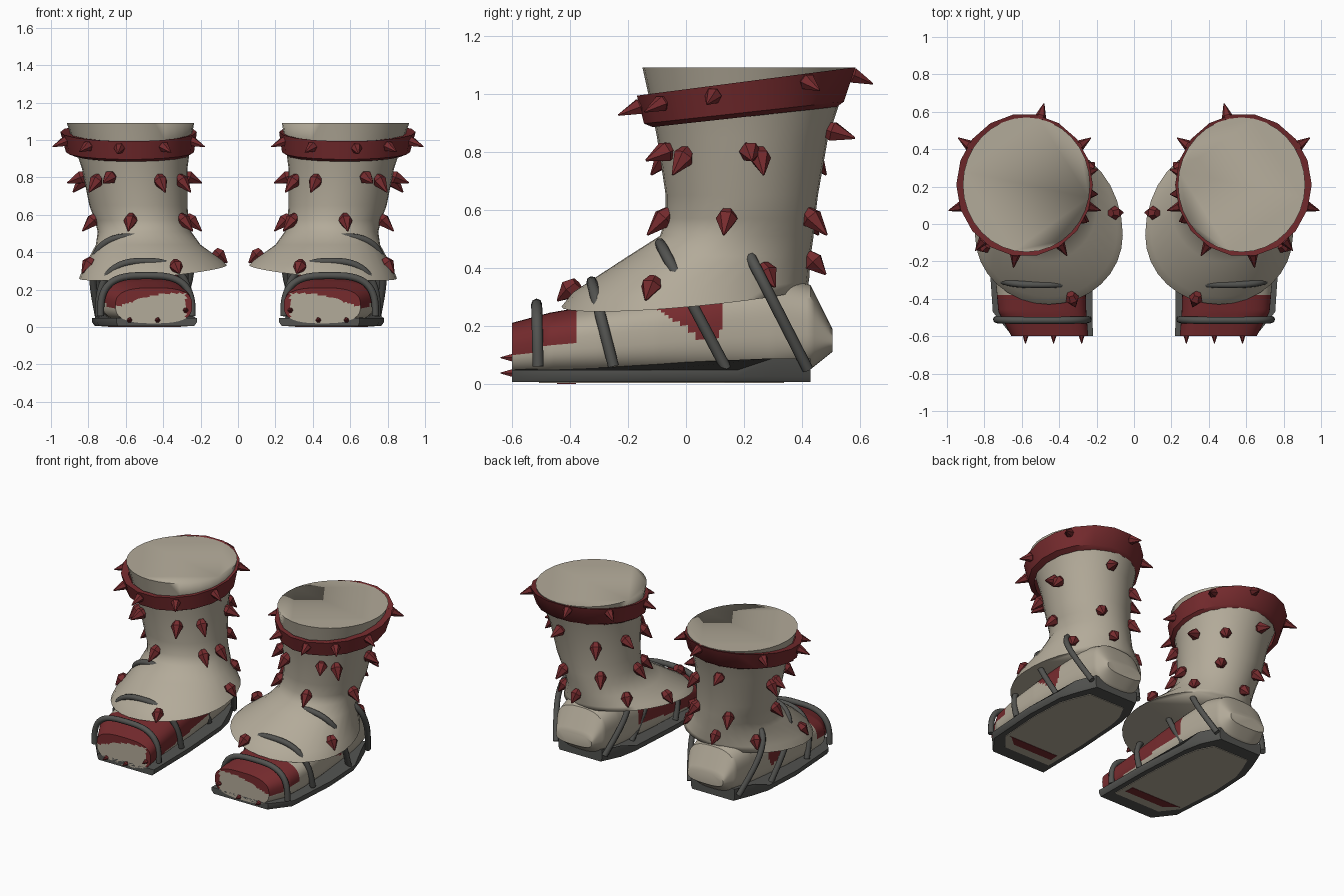
import bpy, bmesh, math
from mathutils import Vector

if "Cube" in bpy.data.objects:
    bpy.data.objects.remove(bpy.data.objects["Cube"])


def material(name, col):
    m = bpy.data.materials.new(name)
    m.diffuse_color = (*col, 1)
    m.use_nodes = True
    m.node_tree.nodes["Principled BSDF"].inputs["Base Color"].default_value = m.diffuse_color
    return m


CLOTH = material("cloth_beige", (0.45, 0.405, 0.32))
RED = material("dark_red", (0.18, 0.024, 0.027))
DARK = material("strap_grey", (0.085, 0.086, 0.08))


def finish(name, bm, mats, angle=35, rule=None):
    """Turn a bmesh into a mirrored, shaded object."""
    bmesh.ops.remove_doubles(bm, verts=bm.verts, dist=0.0002)
    bmesh.ops.recalc_face_normals(bm, faces=bm.faces)
    if rule:
        for f in bm.faces:
            f.material_index = rule(f)
    me = bpy.data.meshes.new(name)
    bm.to_mesh(me)
    bm.free()
    ob = bpy.data.objects.new(name, me)
    bpy.context.collection.objects.link(ob)
    for m in mats:
        me.materials.append(m)
    bpy.ops.object.select_all(action='DESELECT')
    ob.select_set(True)
    bpy.context.view_layer.objects.active = ob
    if angle:
        bpy.ops.object.shade_smooth_by_angle(angle=math.radians(angle))
    ob.modifiers.new("Mirror", 'MIRROR').use_mirror_merge = False
    return ob


def loft(bm, rings, caps=True):
    vs = [[bm.verts.new(p) for p in r] for r in rings]
    n = len(vs[0])
    for a, b in zip(vs, vs[1:]):
        for i in range(n):
            j = (i + 1) % n
            bm.faces.new((a[i], a[j], b[j], b[i]))
    if caps:
        bm.faces.new(vs[0])
        bm.faces.new(vs[-1])


def egg(x0, x1, y0, y1, ym, z, ty=0, tx=0, n=32):
    """Oval ring with its widest line at ym, optionally tilted."""
    cx, rx = (x0 + x1) / 2, (x1 - x0) / 2
    pts = []
    for i in range(n):
        a = 2 * math.pi * i / n
        dx = rx * math.cos(a)
        dy = math.sin(a) * ((y1 - ym) if math.sin(a) > 0 else (ym - y0))
        pts.append((cx + dx, ym + dy, z + ty * dy + tx * dx))
    return pts


# Leg shaft with flared skirt
SHAFT = [(0.06, 0.85, -0.43, 0.42, -0.06, 0.295, 0.08, -0.09),
         (0.09, 0.83, -0.39, 0.425, -0.05, 0.335, 0.06, -0.07),
         (0.20, 0.76, -0.20, 0.43, 0.08, 0.44),
         (0.25, 0.75, -0.09, 0.44, 0.16, 0.51),
         (0.265, 0.765, -0.07, 0.445, 0.18, 0.57),
         (0.27, 0.795, -0.07, 0.455, 0.19, 0.65),
         (0.27, 0.835, -0.10, 0.49, 0.195, 0.85),
         (0.25, 0.885, -0.13, 0.54, 0.205, 1.0),
         (0.235, 0.915, -0.15, 0.57, 0.21, 1.09)]
bm = bmesh.new()
loft(bm, [egg(*r) for r in SHAFT])
finish("shaft_and_skirt", bm, [CLOTH], 100)

# Tilted collar band
bm = bmesh.new()
band = [egg(0.26, 0.88, -0.12, 0.525, 0.20, 0.92, 0.11, 0, 18),
        egg(0.235, 0.92, -0.15, 0.55, 0.20, 0.935, 0.11, 0, 18),
        egg(0.22, 0.95, -0.175, 0.59, 0.21, 1.043, 0.13, 0, 18),
        egg(0.25, 0.90, -0.14, 0.56, 0.21, 1.038, 0.13, 0, 18)]
loft(bm, band + band[:1], caps=False)
finish("collar_band", bm, [RED], 40)

# Foot, swept from toe to heel: y, centre x, half width, bottom, top
FOOT = [(-0.60, 0.45, 0.205, 0.02, 0.21), (-0.47, 0.49, 0.235, 0.02, 0.245),
        (-0.30, 0.50, 0.24, 0.02, 0.275), (-0.10, 0.50, 0.235, 0.02, 0.31),
        (0.10, 0.50, 0.22, 0.02, 0.35), (0.30, 0.50, 0.20, 0.02, 0.38),
        (0.43, 0.50, 0.18, 0.05, 0.34), (0.505, 0.50, 0.135, 0.11, 0.19)]


def section(y, cx, hw, zb, zt, n=72):
    def pw(v):
        return math.copysign(abs(v) ** 0.72, v)
    return [(cx + hw * pw(math.cos(2 * math.pi * i / n)), y,
             (zb + zt) / 2 + (zt - zb) / 2 * pw(math.sin(2 * math.pi * i / n)))
            for i in range(n)]


def foot_rule(f):
    c = f.calc_center_median()
    if c.y < -0.599:                                    # toe face
        return 0 if c.x > 0.28 and c.z < 0.18 - 0.3 * max(0, c.x - 0.42) else 1
    if c.x < 0.5:                                       # broad wrap on inner side
        return 1 if c.y < 0.12 and c.z > 0.075 + max(0, 0.15 * (c.y + 0.5)) else 0
    toe_wrap = c.y < -0.385 and c.z > 0.10 + 0.2 * (c.y + 0.6)
    edge = 0.13 + (0.68 * (0.09 - c.y) if c.y < 0.09 else 2.2 * (c.y - 0.09))
    side_patch = -0.15 < c.y < 0.13 and c.z > edge
    top_strip = c.y < -0.1 and c.z > 0.25 + 0.15 * (c.y + 0.38)
    return 1 if toe_wrap or side_patch or top_strip else 0


bm = bmesh.new()
y, cx, hw, zb, zt = FOOT[0]
rings = [section(y, cx, hw * s, 0.09 - (0.09 - zb) * s, 0.09 + (zt - 0.09) * s)
         for s in [k / 12 for k in range(1, 12)]]
for a, b in zip(FOOT, FOOT[1:]):
    steps = max(2, round((b[0] - a[0]) / 0.013))
    for k in range(steps):
        t = k / steps
        rings.append(section(*[p + (q - p) * t for p, q in zip(a, b)]))
rings.append(section(*FOOT[-1]))
loft(bm, rings)
finish("foot", bm, [CLOTH, RED], 40, foot_rule)

# Sole with a thicker heel, and thin plates beneath it
OUTLINE = [(0.22, -0.6), (0.65, -0.6), (0.755, -0.47), (0.78, -0.1),
           (0.765, 0.18), (0.725, 0.3), (0.67, 0.43), (0.34, 0.43),
           (0.275, 0.3), (0.25, 0.18), (0.225, -0.2)]


def slab(name, scale, z0, top, mat, y_lim=1, tuck=0):
    bm = bmesh.new()

    def ring(s, z):
        return [(0.5 + (x - 0.5) * s, min(-0.08 + (y + 0.08) * scale, y_lim), z(y))
                for x, y in OUTLINE]
    rings = [ring(scale - tuck, lambda y: z0), ring(scale, top)]
    if tuck:
        rings.insert(1, ring(scale, lambda y: z0 + 0.02))
    loft(bm, rings)
    return finish(name, bm, [mat], 50 if tuck else 0)


slab("sole", 1.0, 0.006, lambda y: 0.088 if y > 0.25 else 0.048, DARK, 1, 0.05)
slab("sole_plate", 0.82, 0.002, lambda y: 0.008, CLOTH)
slab("toe_sole_patch", 0.70, 0.0, lambda y: 0.007, RED, -0.38)


# Straps arching over the foot, with separate widths at the base and the top
def strap(bm, cx, hb, ht, yb, zb, yt, zt, power=0.65, r=0.019, n=28, sides=8):
    pts = []
    for i in range(n + 1):
        a = math.pi * i / n
        c, h = math.cos(a), math.sin(a) ** power if 0 < i < n else 0
        x = cx + (hb + (ht - hb) * h) * math.copysign(abs(c) ** power, c)
        pts.append(Vector((x, yb + (yt - yb) * h, zb + (zt - zb) * h)))
    across = Vector((1, 0, 0)).cross(Vector((0, yt - yb, zt - zb))).normalized()
    rings = []
    for i, p in enumerate(pts):
        tan = (pts[min(i + 1, n)] - pts[max(i - 1, 0)]).normalized()
        nor = tan.cross(across)
        rings.append([p + r * (math.cos(b) * nor + math.sin(b) * across)
                      for b in [2 * math.pi * k / sides for k in range(sides)]])
    loft(bm, rings)


bm = bmesh.new()
strap(bm, 0.49, 0.245, 0.245, -0.51, 0.06, -0.515, 0.275)
strap(bm, 0.50, 0.245, 0.25, -0.25, 0.06, -0.325, 0.352, 0.75)
strap(bm, 0.53, 0.215, 0.30, 0.14, 0.05, -0.09, 0.485)
strap(bm, 0.51, 0.185, 0.34, 0.42, 0.05, 0.20, 0.48)
finish("foot_straps", bm, [DARK], 50)


# Spikes
def spike(bm, pos, direction, r, length, back, sides=6):
    d = Vector(direction).normalized()
    u = d.cross(Vector((0.01, 0.02, 1))).normalized()
    w = d.cross(u)
    p = Vector(pos)

    def ring(off, rad):
        return [p + d * off + rad * (math.cos(a) * u + math.sin(a) * w)
                for a in [2 * math.pi * k / sides for k in range(sides)]]
    loft(bm, [ring(-back, r * 0.6), ring(0, r), ring(length, r * 0.1)])


def on_shaft(deg, z):
    for a, b in zip(SHAFT[2:], SHAFT[3:]):
        if a[5] <= z <= b[5]:
            t = (z - a[5]) / (b[5] - a[5])
            x0, x1, y0, y1 = [p + (q - p) * t for p, q in zip(a[:4], b[:4])]
            c, s = math.cos(math.radians(deg)), math.sin(math.radians(deg))
            return ((x0 + x1) / 2 + c * (x1 - x0) / 2,
                    (y0 + y1) / 2 + s * (y1 - y0) / 2, z), (c, s)


# z, downward lean, angles around the shaft
bm = bmesh.new()
ROWS = [(0.78, 1.1, (-117, -43, 12, 125, 212)), (0.80, 0.4, (-62, 5, 165)),
        (0.87, 0.3, (80,)), (0.57, 1.0, (-148, -77, -10, 65, 125, 185))]
for z, lean, angles in ROWS:
    for deg in angles:
        (px, py, pz), (c, s) = on_shaft(deg, z)
        spike(bm, (px + 0.015 * c, py + 0.015 * s, pz), (c, s, -lean), 0.038, 0.08, 0.035)
for p in [(0.33, -0.40, 0.325), (0.10, 0.06, 0.385), (0.80, -0.12, 0.335),
          (0.73, 0.28, 0.38), (0.53, 0.44, 0.42), (0.24, 0.30, 0.42)]:
    spike(bm, p, (p[0] - 0.5, p[1] - 0.05, -0.4), 0.038, 0.06, 0.035)
finish("body_spikes", bm, [RED], 0)

bm = bmesh.new()
for deg in (-122, -82, -52, -18, 34, 104, 146, 198):
    c, s = math.cos(math.radians(deg)), math.sin(math.radians(deg))
    z = 1.01 + 0.055 * s
    spike(bm, (0.585 + 0.355 * c, 0.21 + 0.375 * s, z), (c, s, -0.4), 0.03, 0.078, 0.03)
finish("collar_spikes", bm, [RED], 0)

bm = bmesh.new()
for x, z in ((0.28, 0.09), (0.43, 0.037), (0.58, 0.037)):
    spike(bm, (x, -0.59, z), (0, -1, 0), 0.018, 0.05, 0.01)
finish("toe_spikes", bm, [RED], 0)
